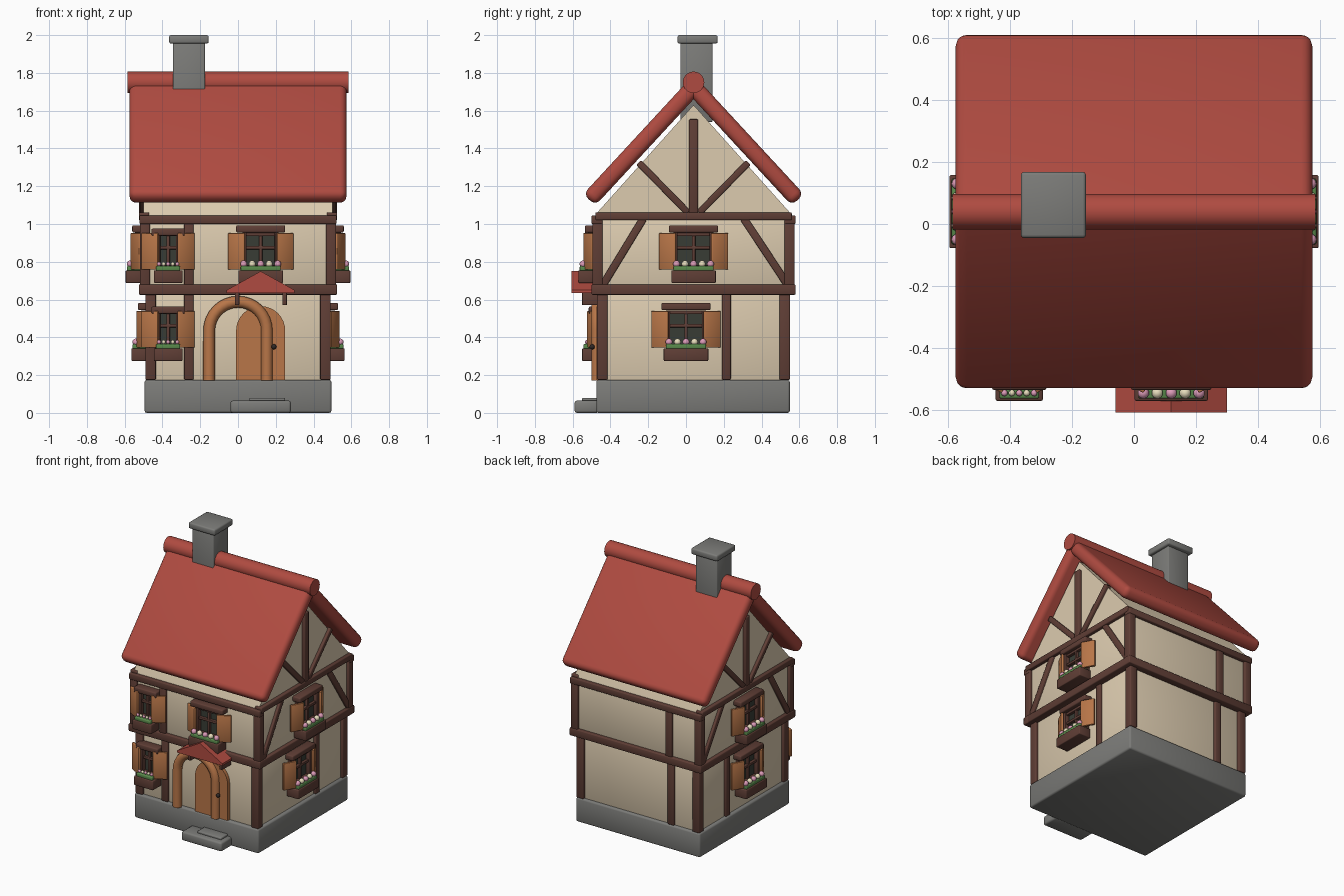
import bpy, bmesh, math
from mathutils import Matrix, Vector

if "Cube" in bpy.data.objects:
    bpy.data.objects.remove(bpy.data.objects["Cube"])

def material(name, r, g, b):
    m = bpy.data.materials.new(name)
    m.diffuse_color = (r, g, b, 1)
    m.use_nodes = True
    m.node_tree.nodes["Principled BSDF"].inputs["Base Color"].default_value = m.diffuse_color
    return m

WALL = material("plaster", 0.72, 0.60, 0.43)
BEAM = material("dark_timber", 0.115, 0.048, 0.036)
WOOD = material("orange_wood", 0.48, 0.18, 0.065)
ROOF = material("red_roof", 0.43, 0.07, 0.052)
STONE = material("grey_stone", 0.20, 0.20, 0.19)
GLASS = material("dark_glass", 0.04, 0.046, 0.036)
LEAF = material("leaf_green", 0.10, 0.25, 0.07)
PINK = material("pink_petal", 0.72, 0.33, 0.48)
CREAM = material("cream_petal", 0.80, 0.72, 0.50)
IRON = material("dark_iron", 0.03, 0.022, 0.02)

def finish(name, bm, mat, matrix=None):
    if matrix is not None:
        bm.transform(matrix)
    bmesh.ops.recalc_face_normals(bm, faces=bm.faces)
    for f in bm.faces:
        f.smooth = True
    me = bpy.data.meshes.new(name)
    bm.to_mesh(me)
    bm.free()
    me.set_sharp_from_angle(angle=math.radians(50))
    me.materials.append(mat)
    ob = bpy.data.objects.new(name, me)
    bpy.context.collection.objects.link(ob)
    return ob

def box(name, lo, hi, mat, bevel=0.006, matrix=None, seg=2):
    """Bevelled box between two corners."""
    lo, hi = Vector(lo), Vector(hi)
    bm = bmesh.new()
    bmesh.ops.create_cube(bm, size=1)
    bmesh.ops.scale(bm, vec=hi - lo, verts=bm.verts)
    bmesh.ops.translate(bm, vec=(lo + hi) / 2, verts=bm.verts)
    if bevel:
        bmesh.ops.bevel(bm, geom=bm.edges[:], offset=bevel, segments=seg,
                        profile=0.5, affect='EDGES')
    return finish(name, bm, mat, matrix)

def prism(name, pts, axis, a, b, mat):
    """Extrude a 2D outline along x (points y,z) or y (points x,z)."""
    def co(p, t):
        return (t, p[0], p[1]) if axis == 'x' else (p[0], t, p[1])
    bm = bmesh.new()
    f = bm.faces.new([bm.verts.new(co(p, a)) for p in pts])
    ext = bmesh.ops.extrude_face_region(bm, geom=[f])['geom']
    d = Vector((b - a, 0, 0) if axis == 'x' else (0, b - a, 0))
    bmesh.ops.translate(bm, vec=d, verts=[v for v in ext if isinstance(v, bmesh.types.BMVert)])
    return finish(name, bm, mat)

def side_beam(name, sx, p, q, x, w=0.04):
    """Slanted timber lying on a side wall from p to q (y,z)."""
    p, q = Vector(p), Vector(q)
    d = q - p
    m = Matrix.Translation((sx * x, (p.x + q.x) / 2, (p.y + q.y) / 2)) @ \
        Matrix.Rotation(math.atan2(d.y, d.x), 4, 'X')
    box(name, (-0.02, -d.length / 2, -w / 2), (0.02, d.length / 2, w / 2), BEAM, 0.006, m)

def ball(name, c, r, mat, matrix=None):
    bm = bmesh.new()
    bmesh.ops.create_uvsphere(bm, u_segments=10, v_segments=7, radius=r)
    bmesh.ops.translate(bm, vec=c, verts=bm.verts)
    finish(name, bm, mat, matrix)

def window(loc, turn, half, head, headz):
    """Window with shutters, lintel and flower box; local front is -y, z=0 at the sill."""
    m = Matrix.Translation(loc) @ Matrix.Rotation(turn, 4, 'Z')
    box("window_glass", (-half, -0.015, 0), (half, 0.01, 0.18), GLASS, 0, m)
    for s in (-1, 1):
        e = s * half
        box("window_jamb", (e - 0.011, -0.045, -0.01), (e + 0.011, 0, 0.185), BEAM, 0.003, m)
        # shutter: inner edge stands out, outer edge meets the wall
        sm = m @ Matrix.Translation((e, -0.062, 0.085)) @ Matrix.Rotation(s * math.radians(28), 4, 'Z')
        x0, x1 = sorted((0, s * 0.097))
        box("shutter", (x0, -0.009, -0.097), (x1, 0.009, 0.097), WOOD, 0.004, sm)
    for z in (0.0, 0.105, 0.175):
        box("window_rail", (-half, -0.035, z - 0.009), (half, 0, z + 0.009), BEAM, 0.003, m)
    box("window_mullion", (-0.009, -0.033, 0), (0.009, 0, 0.18), BEAM, 0.003, m)
    box("window_lintel", (-head, -0.06, headz), (head, 0.01, headz + 0.038), BEAM, 0.007, m)
    bw = head - 0.012
    box("flower_box", (-bw, -0.095, -0.082), (bw, 0, -0.015), BEAM, 0.005, m)
    box("box_leaves", (-bw + 0.012, -0.088, -0.02), (bw - 0.012, -0.015, 0.008), LEAF, 0.006, m)
    step = (bw - 0.028) / 2
    for i in range(-2, 3):
        ball("flower", (i * step, -0.07, 0.018), min(0.019, step * 0.45),
             PINK if i % 2 == 0 else CREAM, m)

# Stone base and doorstep
box("foundation", (-0.495, -0.475, 0), (0.495, 0.55, 0.175), STONE, 0.012)
box("doorstep", (-0.04, -0.59, 0), (0.28, -0.46, 0.065), STONE, 0.012)
box("step_slab", (0.06, -0.55, 0.06), (0.25, -0.46, 0.08), STONE, 0.006)

# Walls
box("lower_wall", (-0.47, -0.45, 0.15), (0.47, 0.53, 0.66), WALL, 0.015)
box("upper_wall", (-0.5, -0.475, 0.65), (0.5, 0.555, 1.05), WALL, 0.015)
prism("gable_wall", [(-0.475, 1.03), (0.555, 1.03), (0.555, 1.055), (0.04, 1.63), (-0.475, 1.055)],
      'x', -0.5, 0.5, WALL)

# Corner posts on both floors
for sx in (-1, 1):
    for y in (-0.443, 0.523):
        box("lower_corner_post", (sx * 0.463 - 0.028, y - 0.028, 0.175),
            (sx * 0.463 + 0.028, y + 0.028, 0.64), BEAM)
    for y in (-0.468, 0.548):
        box("upper_corner_post", (sx * 0.493 - 0.027, y - 0.027, 0.66),
            (sx * 0.493 + 0.027, y + 0.027, 1.04), BEAM)
    # belts and timbers of each side wall
    xa, xb = sorted((sx * 0.47, sx * 0.525))
    box("side_belt", (xa, -0.5, 0.625), (xb, 0.58, 0.68), BEAM)
    box("side_top_beam", (xa, -0.48, 1.02), (xb, 0.56, 1.062), BEAM)
    xa, xb = sorted((sx * 0.45, sx * 0.488))
    box("side_post", (xa, 0.19, 0.175), (xb, 0.237, 0.64), BEAM)
    side_beam("left_brace", sx, (-0.45, 0.66), (-0.225, 1.03), 0.498)
    side_beam("right_brace", sx, (0.55, 0.66), (0.305, 1.03), 0.498)
    side_beam("king_post", sx, (0.04, 1.05), (0.04, 1.555), 0.503, 0.048)
    for s in (-1, 1):
        side_beam("gable_strut", sx, (0.04 + s * 0.03, 1.06), (0.04 + s * 0.29, 1.325), 0.5, 0.035)

# Front and back belts and posts
for name, yl, yu, s in (("front", -0.45, -0.475, -1), ("back", 0.53, 0.555, 1)):
    a, b = sorted((yu - s * 0.03, yu + s * 0.025))
    box(name + "_belt", (-0.525, a, 0.625), (0.525, b, 0.68), BEAM)
    box(name + "_top_beam", (-0.522, a, 1.0), (0.522, b, 1.045), BEAM)
    a, b = sorted((yu - s * 0.02, yu + s * 0.018))
    box(name + "_upper_post", (-0.285, a, 0.66), (-0.235, b, 1.02), BEAM)
    a, b = sorted((yl - s * 0.02, yl + s * 0.018))
    box(name + "_lower_post", (-0.285, a, 0.175), (-0.235, b, 0.64), BEAM)

# Roof slabs and ridge roll
for s in (-1, 1):
    top, eave = Vector((0.04, 1.725)), Vector((0.04 + s * 0.552, 1.128))
    d, c = eave - top, (top + eave) / 2
    m = Matrix.Translation((0, c.x, c.y)) @ Matrix.Rotation(math.atan2(d.y, d.x), 4, 'X')
    L = d.length / 2
    box("roof_slab", (-0.575, -L, -0.044), (0.575, L, 0.044), ROOF, 0.036, m, 4)
bm = bmesh.new()
bmesh.ops.create_cone(bm, cap_ends=True, segments=24, radius1=0.057, radius2=0.057, depth=1.17)
finish("roof_ridge", bm, ROOF, Matrix.Translation((0, 0.04, 1.75)) @ Matrix.Rotation(math.pi / 2, 4, 'Y'))

# Chimney
box("chimney", (-0.345, -0.03, 1.54), (-0.175, 0.14, 1.965), STONE, 0.006)
box("chimney_cap", (-0.365, -0.045, 1.955), (-0.155, 0.168, 2.0), STONE, 0.01)

# Windows: front three, then both floors of each side
window((0.12, -0.475, 0.77), 0, 0.085, 0.13, 0.185)
window((-0.37, -0.475, 0.77), 0, 0.052, 0.088, 0.168)
window((-0.37, -0.455, 0.357), 0, 0.052, 0.088, 0.168)
for s in (-1, 1):
    window((s * 0.5, 0.04, 0.77), s * math.pi / 2, 0.095, 0.13, 0.185)
    window((s * 0.47, 0.0, 0.357), s * math.pi / 2, 0.095, 0.13, 0.187)

# Arched door, handle and free-standing arch frame
arc = [(math.cos(i * math.pi / 16), math.sin(i * math.pi / 16)) for i in range(17)]
prism("door", [(0.25, 0.175)] + [(0.12 + 0.13 * c, 0.435 + 0.13 * s) for c, s in arc] + [(-0.01, 0.175)],
      'y', -0.475, -0.44, WOOD)
ball("door_handle", (0.19, -0.497, 0.35), 0.014, IRON)
cu = bpy.data.curves.new("door_arch", 'CURVE')
cu.dimensions = '3D'
cu.bevel_depth = 0.031
cu.bevel_resolution = 3
cu.use_fill_caps = True
path = [(0.153, 0.172)] + [(0.153 * c, 0.435 + 0.153 * s) for c, s in arc] + [(-0.153, 0.172)]
sp = cu.splines.new('POLY')
sp.points.add(len(path) - 1)
for p, (x, z) in zip(sp.points, path):
    p.co = (x, -0.472, z, 1)
cu.materials.append(WOOD)
bpy.context.collection.objects.link(bpy.data.objects.new("door_arch", cu))

# Door canopy on two brackets
prism("door_canopy", [(-0.06, 0.635), (0.30, 0.635), (0.30, 0.65), (0.12, 0.75), (-0.06, 0.65)],
      'y', -0.607, -0.46, ROOF)
for x in (-0.005, 0.247):
    box("canopy_bracket", (x - 0.012, -0.55, 0.57), (x + 0.012, -0.44, 0.64), BEAM, 0.004)
